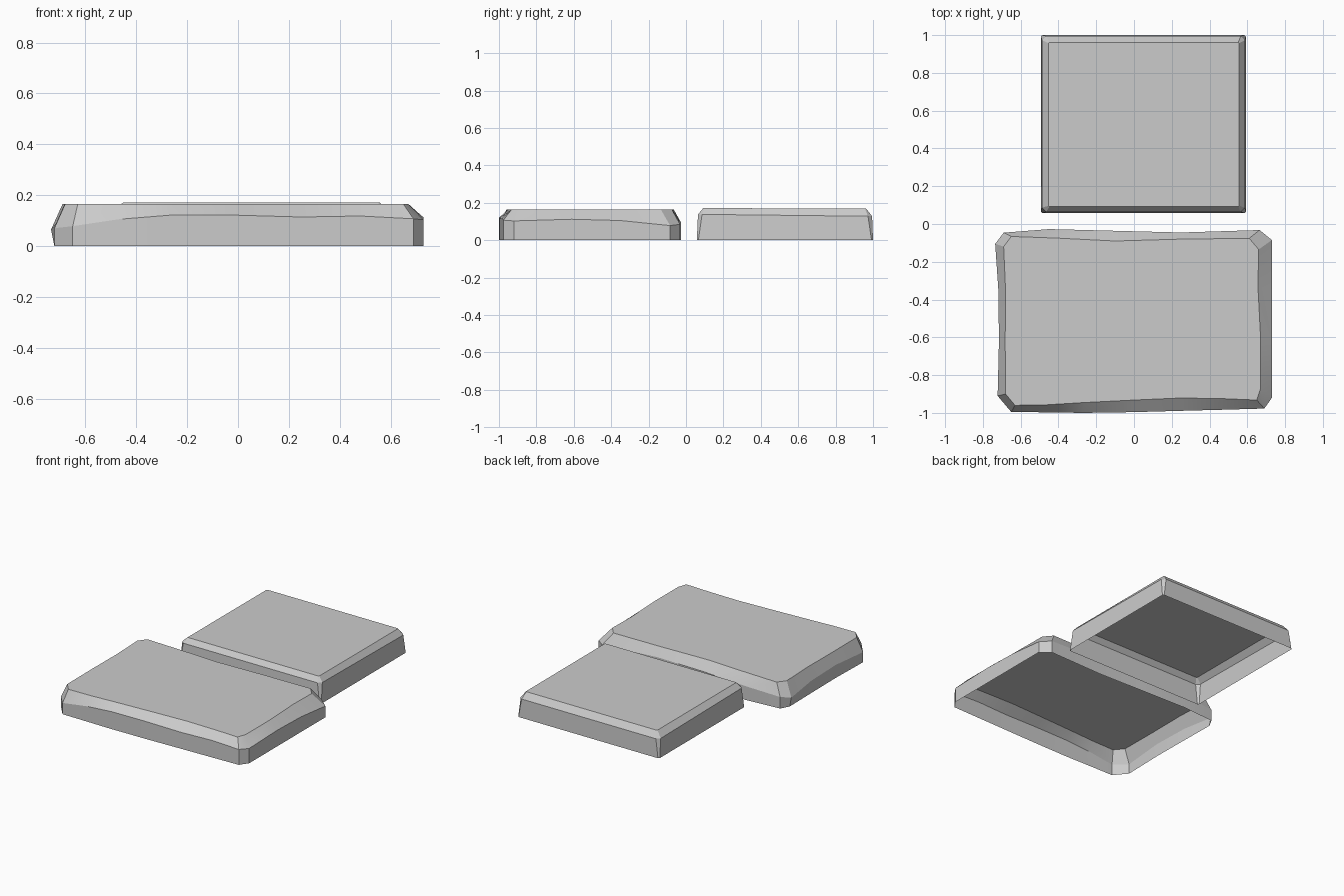
import bpy, bmesh, math


def slab(name, rings):
    """Open-bottomed shell lofted through rings and capped by the last one."""
    bm = bmesh.new()
    loops = [[bm.verts.new(p) for p in ring] for ring in rings]
    n = len(loops[0])
    for low, high in zip(loops, loops[1:]):
        for i in range(n):
            j = (i + 1) % n
            bm.faces.new((low[i], low[j], high[j], high[i]))
    bm.faces.new(loops[-1])
    mesh = bpy.data.meshes.new(name)
    bm.to_mesh(mesh)
    bm.free()
    obj = bpy.data.objects.new(name, mesh)
    bpy.context.collection.objects.link(obj)
    bpy.ops.object.select_all(action='DESELECT')
    obj.select_set(True)
    bpy.context.view_layer.objects.active = obj
    bpy.ops.object.shade_smooth_by_angle(angle=math.radians(20))
    return obj


def cut_rect(x0, x1, y0, y1, c, z):
    """Counter-clockwise rectangle with chamfered corners; z is (front, back)."""
    f, b = z
    return [(x0 + c, y0, f), (x1 - c, y0, f), (x1, y0 + c, f), (x1, y1 - c, b),
            (x1 - c, y1, b), (x0 + c, y1, b), (x0, y1 - c, b), (x0, y0 + c, f)]


# Large worn slab: wall x, wall y, shoulder height, top x, top y
outline = [
    (-0.65, -0.995, 0.078, -0.63, -0.960), (-0.47, -0.997, 0.105, -0.46, -0.957),
    (-0.27, -1.000, 0.121, -0.26, -0.945), (0.00, -0.996, 0.121, 0.00, -0.932),
    (0.25, -0.989, 0.114, 0.25, -0.921), (0.48, -0.983, 0.118, 0.48, -0.925),
    (0.69, -0.977, 0.107, 0.65, -0.932),
    (0.73, -0.920, 0.103, 0.67, -0.870), (0.73, -0.610, 0.112, 0.67, -0.600),
    (0.73, -0.350, 0.105, 0.656, -0.330), (0.73, -0.085, 0.078, 0.66, -0.135),
    (0.665, -0.032, 0.085, 0.61, -0.076), (0.25, -0.045, 0.105, 0.25, -0.080),
    (-0.10, -0.036, 0.105, -0.10, -0.090), (-0.45, -0.027, 0.095, -0.40, -0.075),
    (-0.69, -0.046, 0.080, -0.65, -0.066),
    (-0.735, -0.105, 0.065, -0.69, -0.120), (-0.718, -0.350, 0.085, -0.68, -0.350),
    (-0.715, -0.620, 0.090, -0.682, -0.620), (-0.722, -0.910, 0.070, -0.68, -0.900),
]
slab("large_paving_slab", [
    [(max(x, -0.722), y, 0) for x, y, z, tx, ty in outline],
    [(x, y, z) for x, y, z, tx, ty in outline],
    [(tx, ty, 0.165) for x, y, z, tx, ty in outline],
])

# Smaller, squarer slab behind it
slab("small_paving_slab", [
    cut_rect(-0.493, 0.593, 0.058, 1.0, 0.008, (0, 0)),
    cut_rect(-0.487, 0.587, 0.064, 0.995, 0.022, (0.138, 0.128)),
    cut_rect(-0.452, 0.557, 0.092, 0.962, 0.005, (0.171, 0.170)),
])
